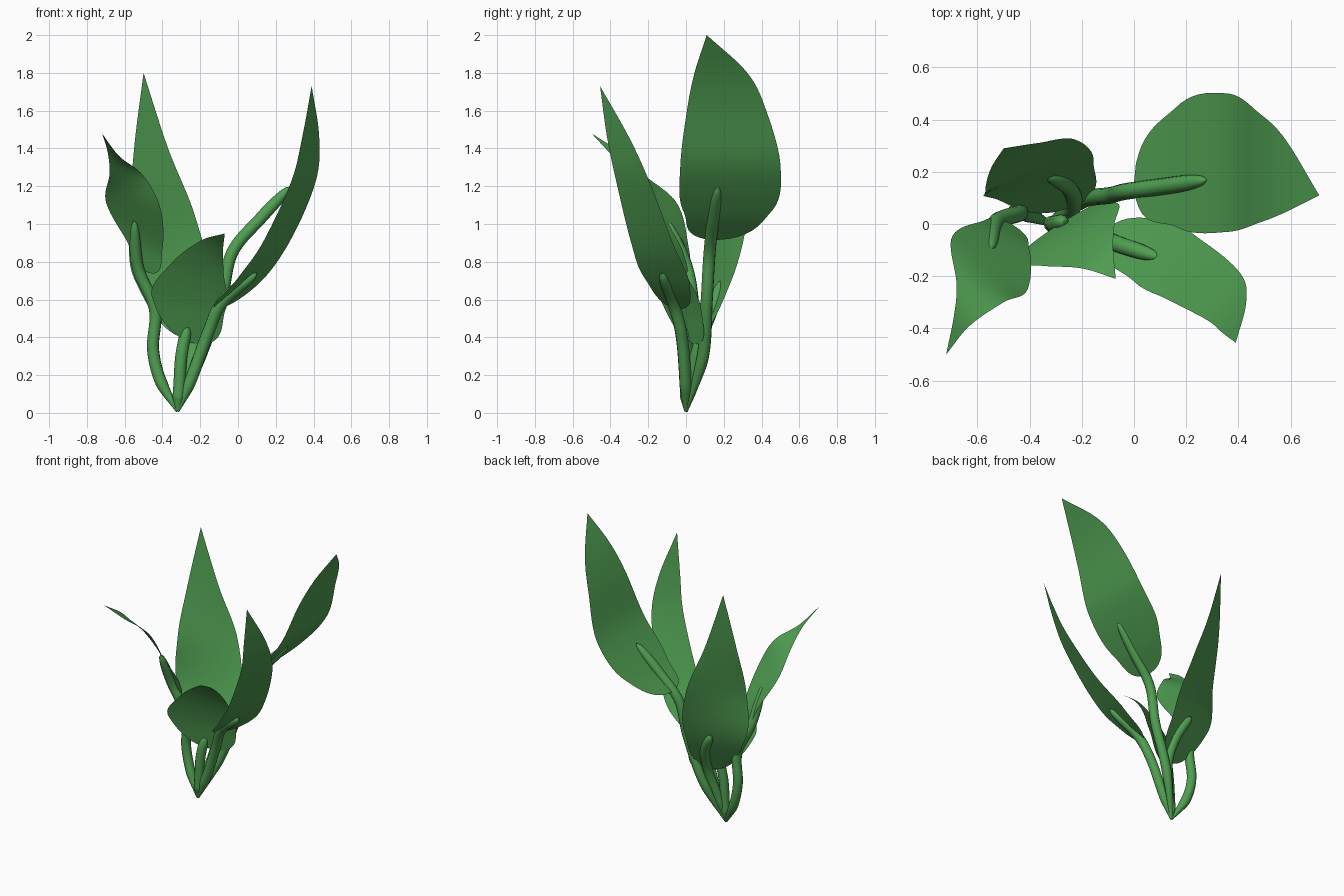
import bpy, math
from mathutils import Vector

if "Cube" in bpy.data.objects:
    bpy.data.objects.remove(bpy.data.objects["Cube"])

green = bpy.data.materials.new("leaf_green")
green.diffuse_color = (0.08, 0.345, 0.084, 1)
green.use_nodes = True
green.node_tree.nodes["Principled BSDF"].inputs["Base Color"].default_value = green.diffuse_color


def spline(pts, s):
    """Catmull-Rom through pts, s in 0..len-1"""
    p = [Vector(q) for q in pts]
    p = [2 * p[0] - p[1]] + p + [2 * p[-1] - p[-2]]
    i = min(int(s), len(pts) - 2)
    t = s - i
    a, b, c, d = p[i:i + 4]
    return 0.5 * (2 * b + (c - a) * t + (2 * a - 5 * b + 4 * c - d) * t * t
                  + (3 * b - a - 3 * c + d) * t ** 3)


def leaf(name, base, rows, tip):
    """Blade lofted along a midrib; rows are (midrib point, half-width vector)"""
    mids = [base] + [r[0] for r in rows] + [tip]
    halves = [(0, 0, 0)] + [r[1] for r in rows] + [(0, 0, 0)]
    n, m = 40, 12
    verts, faces = [], []
    for k in range(n + 1):
        f = k / n
        s = (len(mids) - 1) * f ** 1.3
        c, h = spline(mids, s), spline(halves, s)
        if s < 1:                                    # rounded base
            h = (Vector(halves[1]) * math.sqrt(1 - (1 - s) ** 2)
                 + Vector(halves[2]) * 0.5 * (s ** 3 - s ** 2))
        for j in range(m + 1):
            verts.append(c + h * (2 * j / m - 1))
    for k in range(n):
        for j in range(m):
            a = k * (m + 1) + j
            faces.append((a, a + 1, a + m + 2, a + m + 1))
    me = bpy.data.meshes.new(name)
    me.from_pydata(verts, [], faces)
    me.validate()
    for p in me.polygons:
        p.use_smooth = True
    me.materials.append(green)
    bpy.context.collection.objects.link(bpy.data.objects.new(name, me))


def stem(name, pts, r=0.032):
    """Round tube with a thin root and a rounded tip"""
    pts = [(-0.32, 0, 0.01)] + pts
    cu = bpy.data.curves.new(name, 'CURVE')
    cu.dimensions = '3D'
    cu.bevel_depth = r
    cu.bevel_resolution = 4
    n = 48
    sp = cu.splines.new('POLY')
    sp.points.add(n)
    for k, p in enumerate(sp.points):
        f = k / n
        p.co = (*spline(pts, (len(pts) - 1) * f), 1)
        p.radius = min(1, 0.3 + 4 * f) * math.sqrt(max(0.0, 1 - max(0, (f - 0.8) / 0.2) ** 3))
    ob = bpy.data.objects.new(name, cu)
    bpy.context.collection.objects.link(ob)
    cu.materials.append(green)
    bpy.ops.object.select_all(action='DESELECT')
    ob.select_set(True)
    bpy.context.view_layer.objects.active = ob
    bpy.ops.object.convert(target='MESH')
    bpy.ops.object.shade_smooth()


# Tall right leaf
leaf("right_leaf", (0.0, 0.16, 0.915),
     [((0.17, 0.22, 1.07), (0, 0.235, 0)), ((0.36, 0.235, 1.31), (0, 0.265, 0)),
      ((0.48, 0.215, 1.6), (0, 0.21, 0)), ((0.58, 0.185, 1.8), (0, 0.14, 0))], (0.71, 0.11, 2.0))
stem("right_stem", [(-0.2, 0.09, 0.3), (-0.09, 0.11, 0.6), (-0.03, 0.125, 0.85),
                    (0.12, 0.145, 1.03), (0.28, 0.17, 1.2)])

# Right leaf leaning to the front
leaf("front_right_leaf", (-0.12, -0.05, 0.55),
     [((0.05, -0.1, 0.695), (0.05, 0.12, -0.02)), ((0.2, -0.18, 0.9), (0.07, 0.11, 0)),
      ((0.345, -0.28, 1.22), (0.065, 0.088, 0)), ((0.385, -0.36, 1.46), (0.045, 0.058, 0))],
     (0.39, -0.455, 1.73))
stem("front_right_stem", [(-0.24, -0.005, 0.2), (-0.16, -0.025, 0.42),
                          (-0.08, -0.07, 0.59), (0.1, -0.13, 0.74)])

# Tall back leaf
leaf("back_leaf", (-0.25, 0.06, 0.39),
     [((-0.35, 0.17, 0.7), (0.195, 0.07, 0)), ((-0.4, 0.225, 1.05), (0.17, 0.1, 0)),
      ((-0.46, 0.26, 1.4), (0.09, 0.05, 0))], (-0.5, 0.29, 1.8))
stem("back_stem", [(-0.27, 0.03, 0.2), (-0.23, 0.075, 0.38),
                   (-0.25, 0.14, 0.55), (-0.33, 0.19, 0.7)])

# Low front leaf
leaf("front_leaf", (-0.22, 0.04, 0.365),
     [((-0.26, -0.03, 0.58), (0.195, 0.11, -0.03)), ((-0.215, -0.08, 0.76), (0.14, 0.08, -0.03)),
      ((-0.14, -0.13, 0.88), (0.06, 0.04, -0.03))], (-0.07, -0.21, 0.95))
stem("front_stem", [(-0.31, 0.0, 0.15), (-0.3, 0.0, 0.3), (-0.27, 0.01, 0.46)])

# Left leaf with drawn-out tip
leaf("left_leaf", (-0.47, 0.0, 0.74),
     [((-0.5, -0.05, 0.9), (0.1, -0.055, -0.03)), ((-0.555, -0.155, 1.1), (0.145, -0.1, -0.02)),
      ((-0.59, -0.265, 1.26), (0.09, -0.035, -0.005)), ((-0.66, -0.37, 1.37), (0.03, -0.02, -0.01))],
     (-0.72, -0.5, 1.48))
stem("left_stem", [(-0.41, 0.04, 0.17), (-0.45, 0.05, 0.34), (-0.44, 0.04, 0.55),
                   (-0.53, 0.005, 0.77), (-0.55, -0.1, 1.02)])
